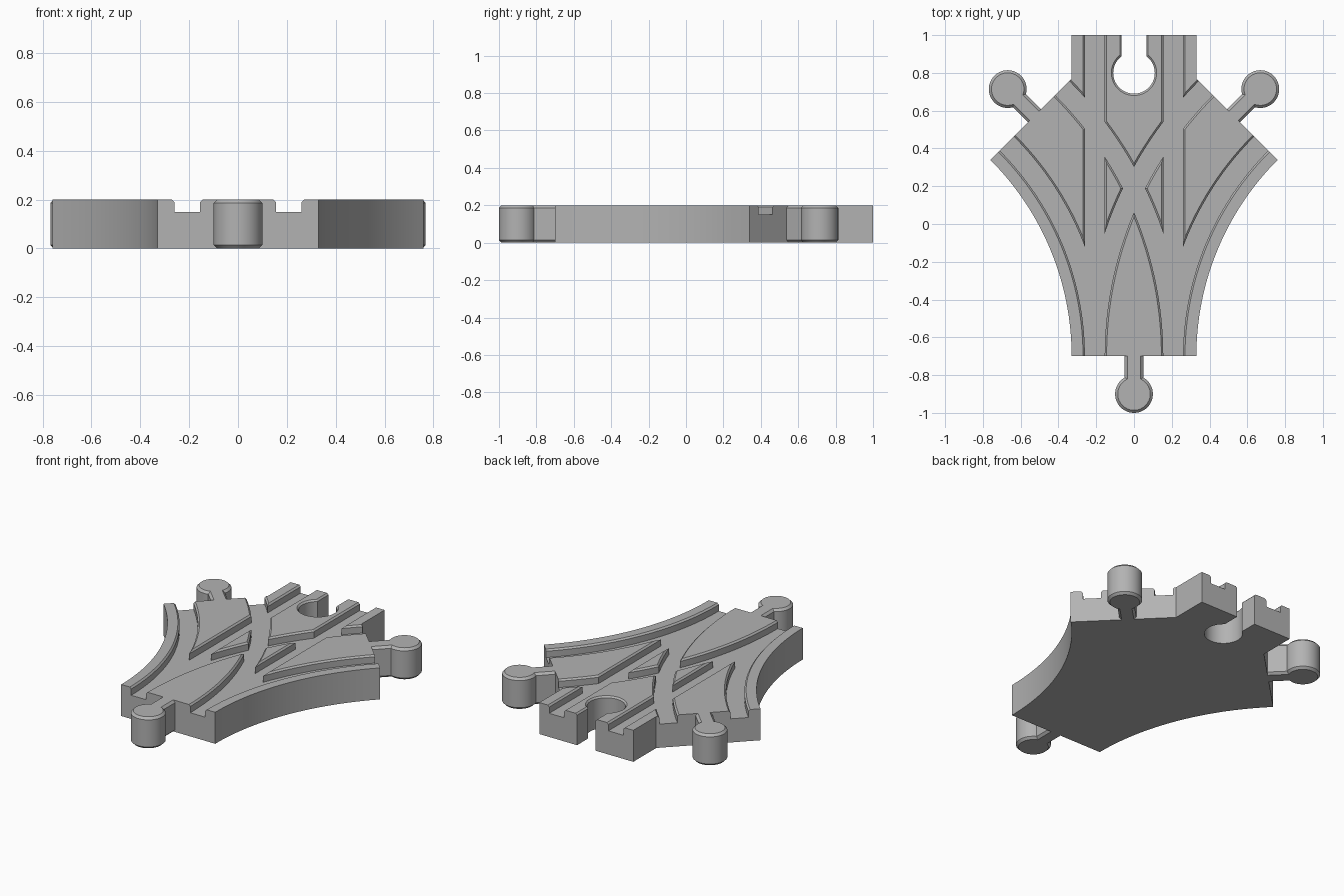
import bpy, bmesh
from math import sin, cos, asin, pi, radians
from mathutils import Matrix, Vector

if "Cube" in bpy.data.objects:
    bpy.data.objects.remove(bpy.data.objects["Cube"])

# Main dimensions
HEIGHT, FLOOR = 0.2, 0.15           # track thickness, groove floor
HALF, RADIUS = 0.33, 1.8            # half width of a track, radius of the branches
FRONT, BACK = -0.7, 1.0             # ends of the straight track
INNER, OUTER = 0.155, 0.26          # wheel groove, measured from the track centre
CHAMFER = 0.01

gray = bpy.data.materials.new("light_gray")
gray.use_nodes = True
gray.diffuse_color = (0.45, 0.45, 0.45, 1)
gray.node_tree.nodes["Principled BSDF"].inputs["Base Color"].default_value = (0.45, 0.45, 0.45, 1)


def loft(name, rings):
    """Closed solid through rings of equal point count."""
    bm = bmesh.new()
    loops = [[bm.verts.new(p) for p in ring] for ring in rings]
    n = len(loops[0])
    for a, b in zip(loops, loops[1:]):
        for i in range(n):
            j = (i + 1) % n
            bm.faces.new((a[i], a[j], b[j], b[i]))
    bm.faces.new(loops[0][::-1])
    bm.faces.new(loops[-1])
    bmesh.ops.recalc_face_normals(bm, faces=bm.faces)
    mesh = bpy.data.meshes.new(name)
    bm.to_mesh(mesh)
    bm.free()
    mesh.materials.append(gray)
    obj = bpy.data.objects.new(name, mesh)
    bpy.context.collection.objects.link(obj)
    return obj


def keyhole(r, w, length, z, steps=48):
    """Round head at the origin with a stem of half width w towards +y."""
    start = pi / 2 + asin(w / r)
    sweep = 2 * pi - 2 * asin(w / r)
    arc = [(r * cos(start + sweep * i / steps), r * sin(start + sweep * i / steps), z)
           for i in range(steps + 1)]
    return arc + [(w, length, z), (-w, length, z)]


def branch_point(offset, angle, side, z):
    """Point on a branch track, offset away from the centre of its curve."""
    r = RADIUS + offset
    return (side * (RADIUS - r * cos(angle)), FRONT + r * sin(angle), z)


def groove_section(side):
    """Offsets and heights across one wheel groove, flared at the top."""
    return [(side * x, z) for x, z in (
        (INNER, FLOOR), (OUTER, FLOOR), (OUTER, HEIGHT - CHAMFER),
        (OUTER + CHAMFER, HEIGHT), (OUTER + CHAMFER, HEIGHT + 0.05),
        (INNER - CHAMFER, HEIGHT + 0.05), (INNER - CHAMFER, HEIGHT),
        (INNER, HEIGHT - CHAMFER))]


def cut(target, cutter):
    mod = target.modifiers.new(cutter.name, 'BOOLEAN')
    mod.operation, mod.solver, mod.object = 'DIFFERENCE', 'EXACT', cutter
    bpy.context.view_layer.objects.active = target
    bpy.ops.object.modifier_apply(modifier=mod.name)
    bpy.data.objects.remove(cutter)


def smooth(obj):
    bpy.ops.object.select_all(action='DESELECT')
    obj.select_set(True)
    bpy.context.view_layer.objects.active = obj
    bpy.ops.object.shade_smooth_by_angle(angle=radians(25))


# Track plate: straight track and two curved branches in one outline
STEPS = 32
corner = branch_point(-HALF, pi / 4, 1, 0)
right = [(HALF, BACK), (HALF, corner[0] + corner[1] - HALF)]
right += [branch_point(-HALF, pi / 4 * (1 - i / STEPS), 1, 0)[:2] for i in range(STEPS + 1)]
outline = right + [(-x, y) for x, y in reversed(right)]
plate = loft("track_plate", [[(x, y, z) for x, y in outline] for z in (0, HEIGHT)])

# Wheel grooves of the straight track
for side in (-1, 1):
    cut(plate, loft("straight_groove", [[(x, y, z) for x, z in groove_section(side)]
                                        for y in (FRONT - 0.05, BACK + 0.05)]))

# Wheel grooves of both branches
angles = [radians(-1 + 47 * i / 40) for i in range(41)]
for branch in (-1, 1):
    for side in (-1, 1):
        cut(plate, loft("branch_groove", [[branch_point(x, a, branch, z)
                                           for x, z in groove_section(side)] for a in angles]))

# Socket at the back end
socket = loft("socket_cutter", [keyhole(0.11 + g, 0.065 + g, 0.3, z) for g, z in (
    (0, -0.05), (0, HEIGHT - CHAMFER), (CHAMFER, HEIGHT), (CHAMFER, HEIGHT + 0.05))])
socket.data.transform(Matrix.Translation((0, BACK - 0.2, 0)))
cut(plate, socket)
smooth(plate)

# Connector pegs: one at the front, one on each branch end
REACH, EDGE = 0.2, 0.014
end = Vector(branch_point(0, pi / 4, 1, 0))
tip = end + Vector((1, 1, 0)).normalized() * REACH
pegs = (("front_peg", (0, FRONT - REACH, 0), 0),
        ("left_peg", tip, radians(135)),
        ("right_peg", (-tip.x, tip.y, 0), radians(-135)))
for name, place, turn in pegs:
    peg = loft(name, [keyhole(0.1 - g, 0.049 - g, REACH, z) for g, z in (
        (EDGE, 0), (0, EDGE), (0, HEIGHT - EDGE), (EDGE, HEIGHT))])
    peg.data.transform(Matrix.Translation(place) @ Matrix.Rotation(turn, 4, 'Z'))
    smooth(peg)
